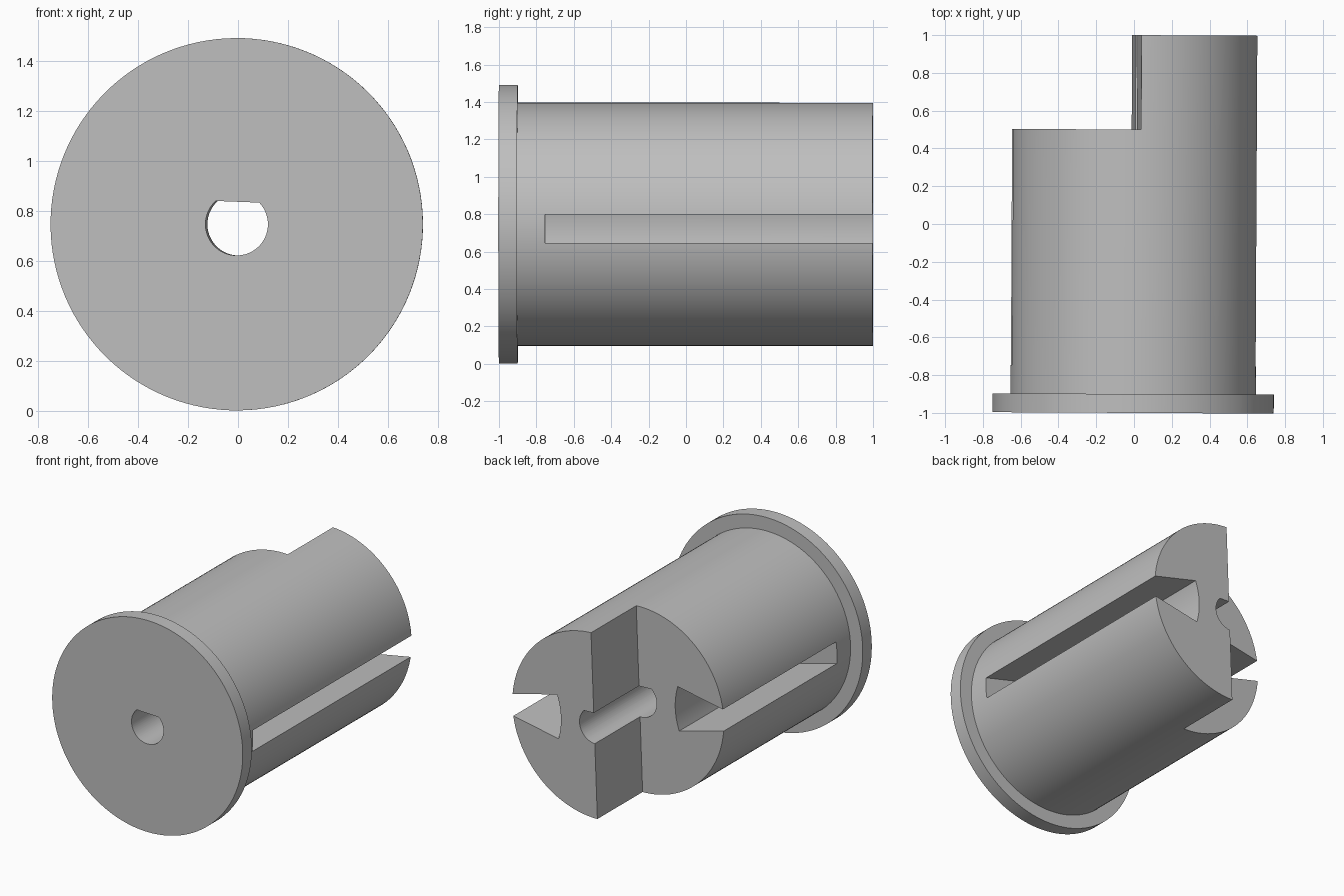
import bpy, bmesh
from math import sin, cos, asin, pi, radians
from mathutils import Matrix

cube = bpy.data.objects.get("Cube")
if cube:
    bpy.data.objects.remove(cube, do_unlink=True)

grey = bpy.data.materials.new("plain grey")
grey.use_nodes = True
grey.diffuse_color = (0.52, 0.52, 0.52, 1)
grey.node_tree.nodes["Principled BSDF"].inputs["Base Color"].default_value = (0.52, 0.52, 0.52, 1)


def make_object(name, bm):
    bmesh.ops.recalc_face_normals(bm, faces=bm.faces)
    mesh = bpy.data.meshes.new(name)
    bm.to_mesh(mesh)
    bm.free()
    mesh.materials.append(grey)
    obj = bpy.data.objects.new(name, mesh)
    bpy.context.collection.objects.link(obj)
    return obj


def lathe(name, profile, steps=128):
    """Revolve (radius, y) points about the y axis."""
    bm = bmesh.new()
    verts = [bm.verts.new((r, y, 0)) for r, y in profile]
    edges = [bm.edges.new(pair) for pair in zip(verts, verts[1:])]
    bmesh.ops.spin(bm, geom=verts + edges, cent=(0, 0, 0), axis=(0, 1, 0),
                   angle=2 * pi, steps=steps, use_merge=True)
    bmesh.ops.remove_doubles(bm, verts=bm.verts, dist=1e-5)
    return make_object(name, bm)


def prism(name, outline, y0, y1):
    """Extrude an (x, z) outline along y."""
    bm = bmesh.new()
    face = bm.faces.new([bm.verts.new((x, y0, z)) for x, z in outline])
    ext = bmesh.ops.extrude_face_region(bm, geom=[face])
    moved = [g for g in ext["geom"] if isinstance(g, bmesh.types.BMVert)]
    bmesh.ops.translate(bm, vec=(0, y1 - y0, 0), verts=moved)
    return make_object(name, bm)


def cut(target, cutter):
    cutter.hide_render = True
    mod = target.modifiers.new("cut", "BOOLEAN")
    mod.operation, mod.solver, mod.object = "DIFFERENCE", "EXACT", cutter
    bpy.context.view_layer.objects.active = target
    bpy.ops.object.modifier_apply(modifier=mod.name)
    bpy.data.objects.remove(cutter, do_unlink=True)


# Flanged cylinder
body = lathe("flanged_bushing", [(0, -1), (0.745, -1), (0.745, -0.9),
                                 (0.65, -0.9), (0.65, 1), (0, 1)])

# Half of the rear end is stepped back
cut(body, prism("step_cutter", [(-1, -1), (0.01, -1), (0.01, 1), (-1, 1)], 0.5, 1.2))

# D-shaped through bore with the flat on top
bore, flat = 0.125, 0.09
start = pi - asin(flat / bore)
sweep = pi + 2 * asin(flat / bore)
arc = [start + sweep * i / 48 for i in range(49)]
cut(body, prism("bore_cutter", [(bore * cos(a), bore * sin(a)) for a in arc], -1.2, 1.2))

# Side slots, widening inwards to a curved floor
for side in (1, -1):
    floor = [(0.295 - 0.025 * (1 - t * t), 0.155 * t)
             for t in (i / 8 - 1 for i in range(17))]
    outline = [(0.75, 0.052)] + floor[::-1] + [(0.75, -0.052)]
    cut(body, prism("slot_cutter", [(side * x, z) for x, z in outline], -0.75, 1.2))

# Stand on the ground with a slight roll and yaw
body.data.transform(Matrix.Translation((0, 0, 0.747))
                    @ Matrix.Rotation(radians(-0.3), 4, "Z")
                    @ Matrix.Rotation(radians(2.2), 4, "Y"))

bpy.ops.object.select_all(action="DESELECT")
body.select_set(True)
bpy.context.view_layer.objects.active = body
bpy.ops.object.shade_smooth_by_angle(angle=radians(30))
